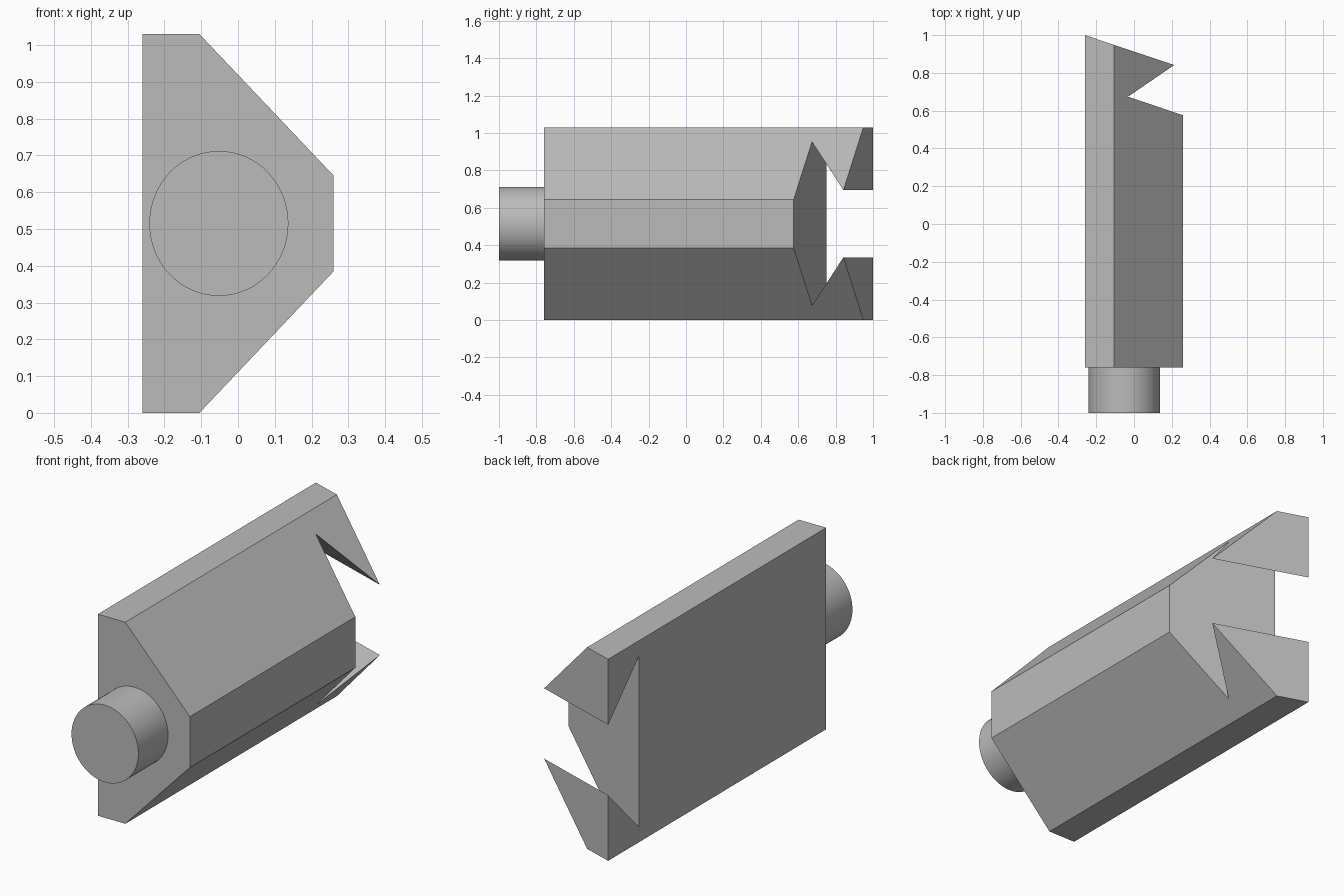
import bpy, bmesh, math
from mathutils import Matrix

cube = bpy.data.objects.get("Cube")
if cube:
    bpy.data.objects.remove(cube, do_unlink=True)

grey = bpy.data.materials.new("plain grey")
grey.use_nodes = True
COLOUR = (0.5, 0.5, 0.5, 1)
grey.diffuse_color = COLOUR
grey.node_tree.nodes["Principled BSDF"].inputs["Base Color"].default_value = COLOUR

LEFT, RIGHT, MID_Z = -0.26, 0.26, 0.515
SLOPE = -0.335  # slant of the rear end, in y per x


def make_object(name, bm):
    bmesh.ops.recalc_face_normals(bm, faces=bm.faces)
    mesh = bpy.data.meshes.new(name)
    bm.to_mesh(mesh)
    bm.free()
    mesh.materials.append(grey)
    obj = bpy.data.objects.new(name, mesh)
    bpy.context.collection.objects.link(obj)
    return obj


def loft(name, start, end):
    """Solid between two matching outlines."""
    bm = bmesh.new()
    a = [bm.verts.new(p) for p in start]
    b = [bm.verts.new(p) for p in end]
    bm.faces.new(a)
    bm.faces.new(b)
    for i in range(len(a)):
        j = (i + 1) % len(a)
        bm.faces.new((a[i], a[j], b[j], b[i]))
    return make_object(name, bm)


def slant(x, y):
    return y + SLOPE * (x - LEFT)


# Body: chamfered bar with a slanted rear end
upper = [(RIGHT, 0.13), (-0.105, MID_Z), (LEFT, MID_Z)]
section = [(x, MID_Z + h) for x, h in upper]
section += [(x, MID_Z - h) for x, h in reversed(upper)]
body = loft("body",
            [(x, -0.76, z) for x, z in section],
            [(x, slant(x, 1), z) for x, z in section])

# Dovetail groove following the slanted end
groove = [(0.75, 0.438), (1.05, 0.128), (1.05, -0.128), (0.75, -0.438)]
ends = [[(x, slant(x, y), MID_Z + h) for y, h in groove]
        for x in (LEFT - 0.1, RIGHT + 0.1)]
cutter = loft("groove_cutter", *ends)
cutter.hide_render = True
cut = body.modifiers.new("groove", 'BOOLEAN')
cut.operation = 'DIFFERENCE'
cut.solver = 'EXACT'
cut.object = cutter
bpy.context.view_layer.objects.active = body
body.select_set(True)
bpy.ops.object.modifier_apply(modifier=cut.name)
bpy.data.objects.remove(cutter, do_unlink=True)

# Front shank, slightly taller than wide
bm = bmesh.new()
bmesh.ops.create_cone(
    bm, cap_ends=True, segments=64, radius1=1, radius2=1, depth=0.25,
    matrix=Matrix.Translation((-0.052, -0.875, MID_Z))
    @ Matrix.Diagonal((0.189, 1, 0.197, 1))
    @ Matrix.Rotation(math.pi / 2, 4, 'X'))
shank = make_object("shank", bm)
bpy.ops.object.select_all(action='DESELECT')
shank.select_set(True)
bpy.context.view_layer.objects.active = shank
bpy.ops.object.shade_smooth_by_angle(angle=math.radians(30))
